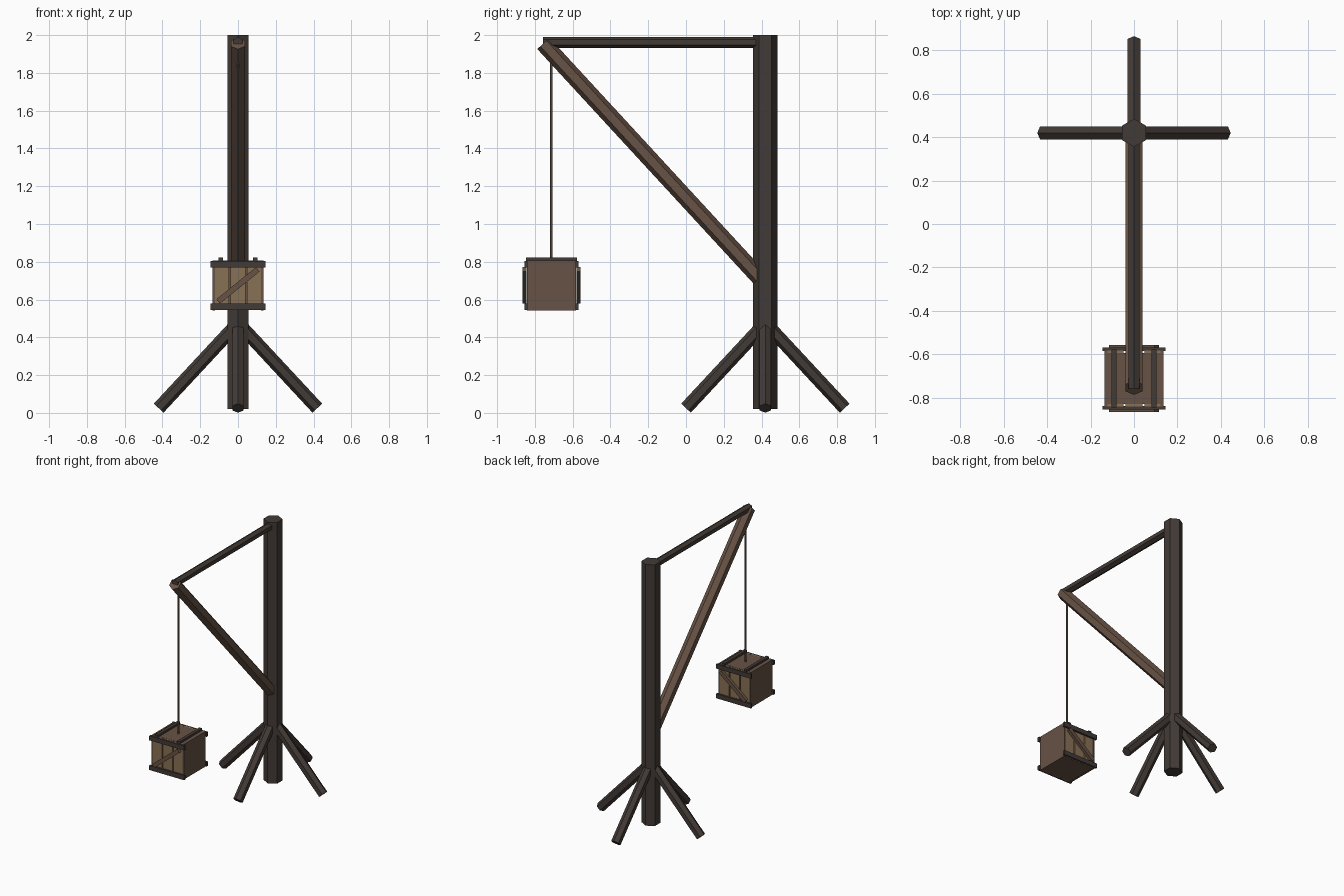
import bpy
from math import sin, cos, pi, atan2, hypot
from mathutils import Vector

if "Cube" in bpy.data.objects:
    bpy.data.objects.remove(bpy.data.objects["Cube"])


def material(name, rgb):
    m = bpy.data.materials.new(name)
    m.diffuse_color = (*rgb, 1)
    m.use_nodes = True
    m.node_tree.nodes["Principled BSDF"].inputs["Base Color"].default_value = m.diffuse_color
    return m


DARK = material("dark_wood", (0.055, 0.043, 0.037))
BROWN = material("brown_wood", (0.135, 0.085, 0.058))
TAN = material("tan_wood", (0.25, 0.165, 0.09))
ROPE = material("rope_fibre", (0.13, 0.10, 0.065))


def beam(name, a, b, r, mat, side=Vector((1, 0, 0))):
    """Hexagonal beam from a to b; flat sides face along the 'side' axis."""
    a, b = Vector(a), Vector(b)
    d = (b - a).normalized()
    up = d.cross(side).normalized()
    ring = [up * (r * cos(i * pi / 3)) + side * (r * sin(i * pi / 3)) for i in range(6)]
    verts = [a + p for p in ring] + [b + p for p in ring]
    # up x side = -d or d: normals are fixed by validation order below
    faces = [(i, (i + 1) % 6, (i + 1) % 6 + 6, i + 6) for i in range(6)]
    faces += [tuple(range(5, -1, -1)), tuple(range(6, 12))]
    if up.cross(side).dot(d) < 0:
        faces = [f[::-1] for f in faces]
    me = bpy.data.meshes.new(name)
    me.from_pydata(verts, [], faces)
    me.materials.append(mat)
    ob = bpy.data.objects.new(name, me)
    bpy.context.collection.objects.link(ob)
    return ob


def board(name, loc, size, mat, rot_y=0):
    bpy.ops.mesh.primitive_cube_add(size=1, location=loc, rotation=(0, rot_y, 0))
    ob = bpy.context.object
    ob.name = name
    ob.scale = size
    ob.data.materials.append(mat)
    return ob


# Upright post
PY = 0.42
beam("post", (0, PY, 0.02), (0, PY, 2.0), 0.065, DARK)

# Four splayed support legs
for i in range(4):
    out = Vector((cos(i * pi / 2), sin(i * pi / 2), 0))
    side = Vector((-out.y, out.x, 0))
    c = Vector((0, PY, 0))
    beam("support_leg", c + out * 0.42 + Vector((0, 0, 0.025)),
         c + out * 0.02 + Vector((0, 0, 0.455)), 0.035, DARK, side)

# Top beam and diagonal brace
beam("top_beam", (0, PY - 0.03, 1.961), (0, -0.757, 1.961), 0.029, DARK)
beam("diagonal_brace", (0, 0.39, 0.714), (0, -0.755, 1.956), 0.044, BROWN)

# Hanging rope
CY, CZ = -0.712, 0.675
beam("rope", (0, CY - 0.002, 0.80), (0, CY - 0.002, 1.91), 0.007, ROPE)

# Crate body and side panels
board("crate_body", (0, CY, CZ), (0.25, 0.236, 0.262), BROWN)
for s in (-1, 1):
    board("crate_side", (s * 0.129, CY, CZ), (0.012, 0.26, 0.266), BROWN)
    # Dark battens on the lid
    board("lid_batten", (s * 0.092, CY, 0.813), (0.024, 0.268, 0.018), DARK)
    # Planks on front and back
    for x in (-0.088, 0, 0.088):
        board("crate_plank", (x, CY + s * 0.123, CZ), (0.08, 0.011, 0.26), TAN)
    # Horizontal battens
    for z in (0.787, 0.562):
        board("crate_batten", (0, CY + s * 0.135, z), (0.292, 0.016, 0.034), DARK)
    # Diagonal batten
    w, h = 0.21, 0.17
    board("diagonal_batten", (0, CY + s * 0.143, CZ),
          (hypot(w, h), 0.022, 0.03), BROWN, -atan2(h, w))
